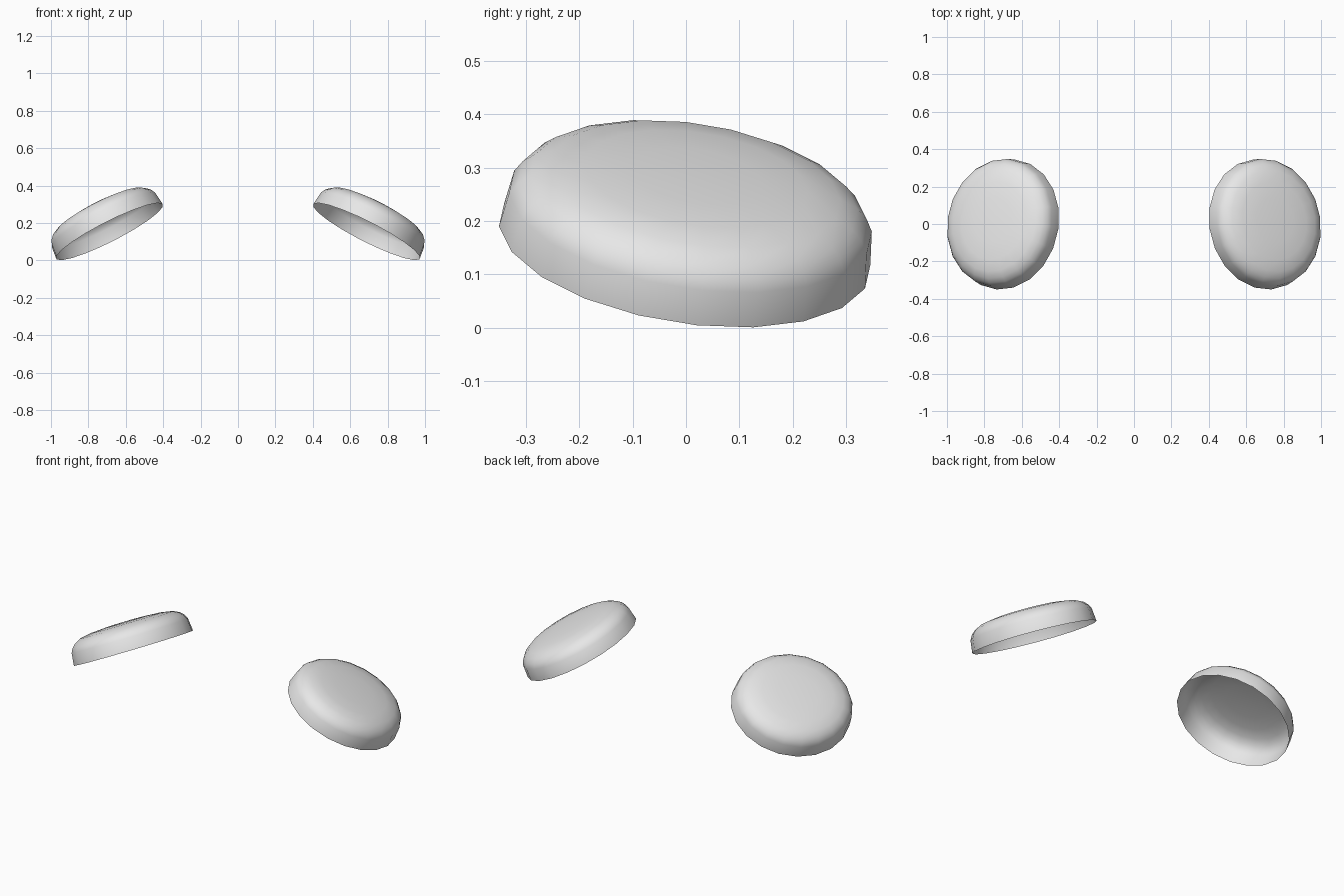
import bpy, bmesh
from math import cos, sin, pi
from mathutils import Vector

cube = bpy.data.objects.get("Cube")
if cube:
    bpy.data.objects.remove(cube, do_unlink=True)

# One plain grey for both caps
grey = bpy.data.materials.new("light_grey")
grey.use_nodes = True
COLOUR = (0.8, 0.8, 0.8, 1)
grey.diffuse_color = COLOUR
grey.node_tree.nodes["Principled BSDF"].inputs["Base Color"].default_value = COLOUR

SIDES = 20
CENTRE = Vector((0.687, -0.0025, 0.154))
# Half axes of the oval rim: outward and down, then toward the back
OUTWARD = Vector((0.283, 0.0225, -0.149))
BACKWARD = Vector((-0.047, 0.3475, -0.036))
UP = OUTWARD.cross(BACKWARD).normalized()
# Rim-to-top profile: (fraction of rim radius, height above rim)
PROFILE = [(1, 0), (0.977, 0.07), (0.94, 0.094), (0.88, 0.114),
           (0.78, 0.131), (0.6, 0.142), (0.35, 0.148)]
TOP = 0.15


def make_cap(name, side):
    """Open-bottomed, tilted oval shell; side is +1 for left, -1 for right."""
    bm = bmesh.new()

    def vert(p):
        return bm.verts.new((side * p.x, p.y, p.z))

    rings = []
    for r, h in PROFILE:
        angles = [2 * pi * i / SIDES for i in range(SIDES)]
        rings.append([vert(CENTRE + r * (cos(a) * OUTWARD + sin(a) * BACKWARD) + h * UP)
                      for a in angles])
    apex = vert(CENTRE + TOP * UP)

    def face(*vs):
        bm.faces.new(vs if side > 0 else vs[::-1])

    for i in range(SIDES):
        j = (i + 1) % SIDES
        for low, high in zip(rings, rings[1:]):
            face(low[i], low[j], high[j], high[i])
        face(rings[-1][i], rings[-1][j], apex)
    for f in bm.faces:
        f.smooth = True

    mesh = bpy.data.meshes.new(name)
    bm.to_mesh(mesh)
    bm.free()
    mesh.materials.append(grey)
    obj = bpy.data.objects.new(name, mesh)
    bpy.context.collection.objects.link(obj)


make_cap("left_cap", 1)
make_cap("right_cap", -1)
